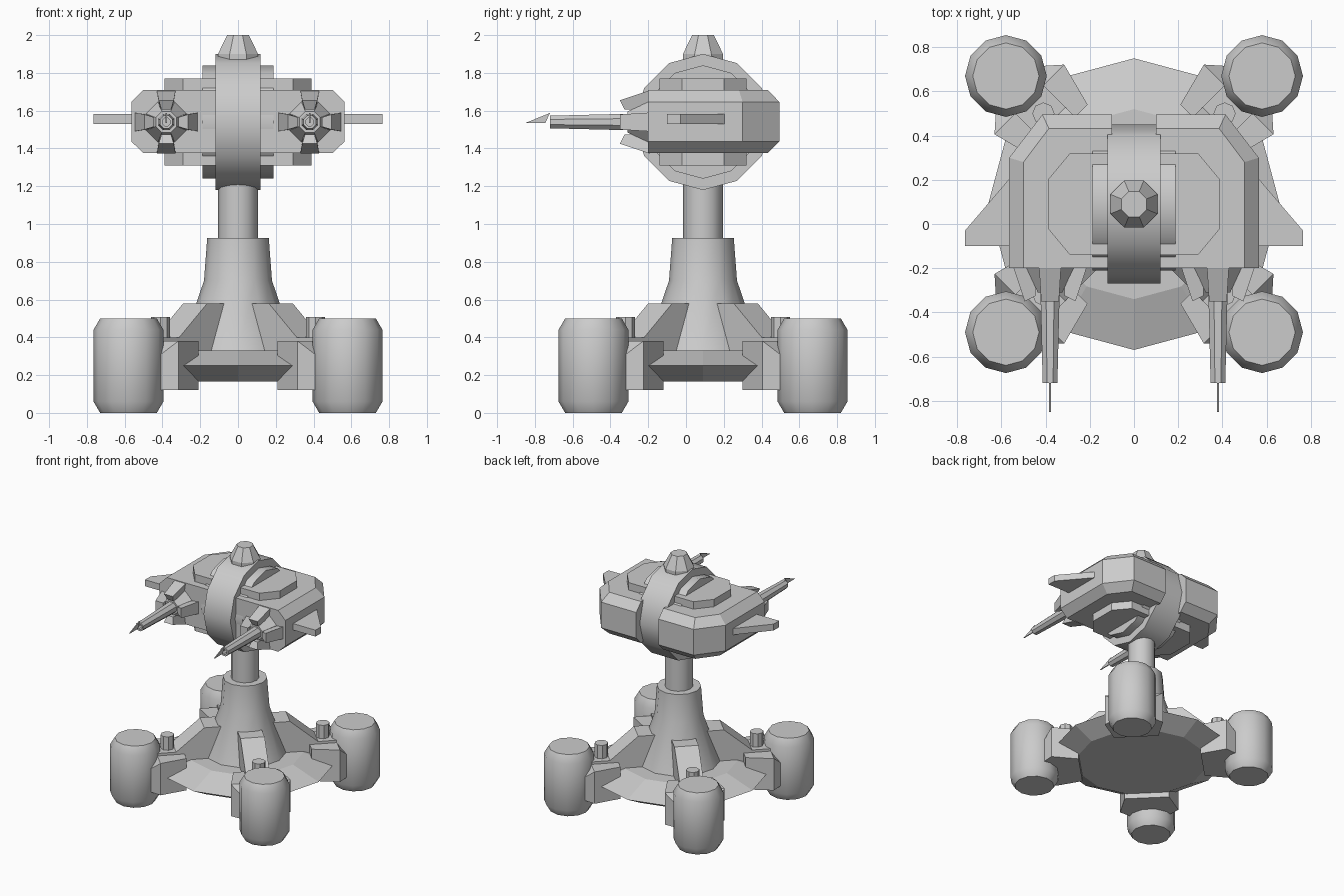
import bpy, bmesh
from math import cos, sin, pi, radians
from mathutils import Matrix, Vector

if "Cube" in bpy.data.objects:
    bpy.data.objects.remove(bpy.data.objects["Cube"])

CY = 0.09     # y of the central axis
HZ = 1.54     # height of the head axis


def loft(name, rings, mat=Matrix(), smooth=False):
    """Skin a stack of equal-length point rings and cap both ends."""
    bm = bmesh.new()
    vs = [[bm.verts.new(mat @ Vector(p)) for p in ring] for ring in rings]
    n = len(vs[0])
    for a, b in zip(vs, vs[1:]):
        for i in range(n):
            j = (i + 1) % n
            bm.faces.new((a[i], a[j], b[j], b[i]))
    bm.faces.new(vs[0][::-1])
    bm.faces.new(vs[-1])
    bmesh.ops.recalc_face_normals(bm, faces=bm.faces)
    me = bpy.data.meshes.new(name)
    bm.to_mesh(me)
    bm.free()
    ob = bpy.data.objects.new(name, me)
    bpy.context.collection.objects.link(ob)
    if smooth:
        bpy.ops.object.select_all(action='DESELECT')
        ob.select_set(True)
        bpy.context.view_layer.objects.active = ob
        bpy.ops.object.shade_smooth_by_angle(angle=radians(32))
    return ob


def lathe(name, profile, n, mat, start=0.0, smooth=True):
    """Turn an (r, z) profile about local z with n sides."""
    rings = [[(r * cos(start + 2 * pi * i / n), r * sin(start + 2 * pi * i / n), z)
              for i in range(n)] for r, z in profile]
    return loft(name, rings, mat, smooth)


def prism(name, outline, z0, z1, mat=Matrix()):
    return loft(name, [[(x, y, z) for x, y in outline] for z in (z0, z1)], mat)


axis = Matrix.Translation((0, CY, 0))

# Base plate, flared pedestal and neck
lathe("base_plate", [(.5, .165), (.66, .25), (.43, .33)], 12, axis, smooth=False)
lathe("pedestal", [(.31, .32), (.18, .70), (.163, .926)], 12, axis)
lathe("neck", [(.105, .9), (.105, 1.25)], 12, axis)

# Four diagonal legs with strut, bracket, bolt and foot pod
for k in range(4):
    leg = axis @ Matrix.Rotation(pi / 4 + k * pi / 2, 4, 'Z')
    side = [(.1, .2), (.1, .58), (.32, .58), (.53, .40), (.7, .40), (.7, .2)]
    loft("leg_strut", [[(r, t, z) for r, z in side] for t in (-.09, .09)], leg)
    plan = [(.467, .17), (.67, .223), (.74, .144)]
    rings = []
    for (r, t), top in zip(plan, (.38, .38, .30)):
        rings.append([(r, -t, .122), (r, t, .122), (r, t, top), (r, -t, top)])
    loft("leg_bracket", rings, leg)
    lathe("leg_bolt", [(.05, .38), (.05, .508)], 8, leg @ Matrix.Translation((.58, 0, 0)))
    lathe("foot_pod", [(.15, 0), (.185, .06), (.185, .44), (.15, .5)], 12,
          leg @ Matrix.Translation((.82, 0, 0)), start=pi / 4)

# Head drums on the sideways axis
across = Matrix.Translation((0, CY, HZ)) @ Matrix.Rotation(pi / 2, 4, 'Y')
lathe("head_ring", [(.36, -.12), (.36, .12)], 12, across)
lathe("head_hub", [(.30, -.187), (.30, .187)], 12, across)

# Top cap
lathe("top_cap", [(.115, 1.84), (.115, 1.90), (.062, 2.0)], 8, axis, start=pi / 8, smooth=False)

for sx in (-1, 1):
    m = Matrix.Diagonal((sx, 1, 1, 1))
    # Gun housing with bevelled outer edges
    full = [(.1, -.2), (.565, -.2), (.565, .30), (.415, .495), (.1, .495)]
    inset = [(.1, -.2), (.5, -.2), (.5, .28), (.385, .433), (.1, .433)]
    levels = [(inset, 1.375), (full, 1.437), (full, 1.645), (inset, 1.71)]
    loft("gun_housing", [[(x, y, z) for x, y in o] for o, z in levels], m)
    # Raised plate above and below the housing
    prism("housing_plate", [(.1, -.14), (.29, -.14), (.39, -.02), (.39, .2),
                            (.29, .32), (.1, .32)], 1.31, 1.77, m)
    # Side fin
    prism("side_fin", [(.5, -.1), (.765, -.1), (.765, -.03), (.56, .21), (.5, .21)],
          1.53, 1.582, m)
    # Gun: local z points forward (-y)
    gun = m @ Matrix.Translation((.38, 0, HZ)) @ Matrix.Rotation(pi / 2, 4, 'X')
    lathe("gun_hub", [(.125, .18), (.06, .31)], 8, gun, start=pi / 8, smooth=False)
    lathe("gun_barrel", [(.05, .2), (.036, .72), (.022, .72), (.022, .66)], 8, gun,
          start=pi / 8)
    for k in range(4):
        claw = gun @ Matrix.Rotation(k * pi / 2, 4, 'Z')
        loft("gun_claw", [[(a, -w, z0), (b, -w2, z1), (b, w2, z1), (a, w, z0)]
                          for a, b, w, w2, z0, z1 in
                          ((.07, .168, .035, .05, .19, .19),
                           (.065, .115, .025, .04, .325, .35))], claw)
    # Thin blade at the muzzle
    blade = [(-.85, 1.535), (-.72, 1.588), (-.745, 1.535)]
    loft("muzzle_blade", [[(.38 + d, y, z) for y, z in blade] for d in (-.004, .004)], m)
